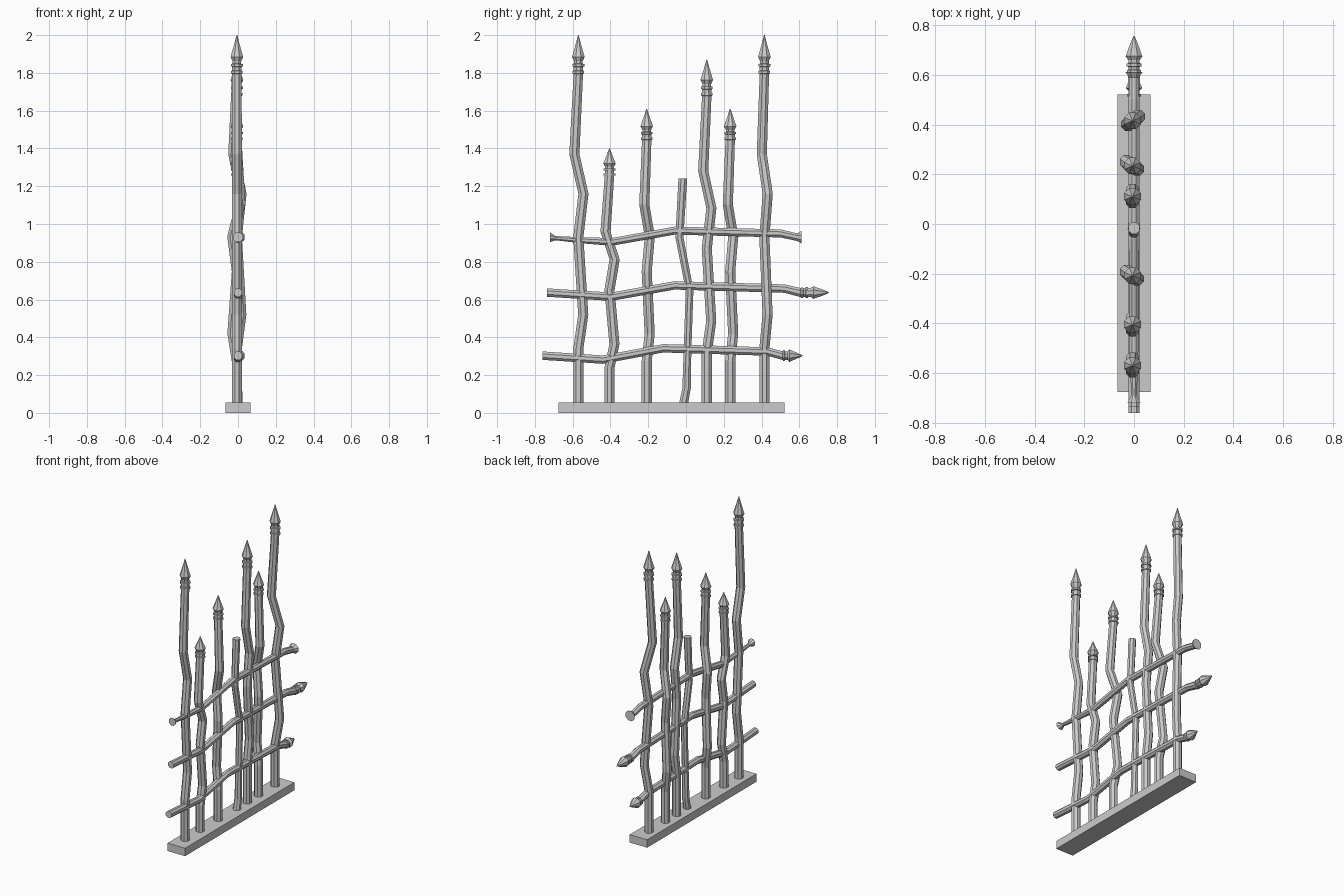
import bpy, bmesh, math
from mathutils import Vector

SIDES = 8


def tube(name, rings, axis):
    """Skin flat-faced octagonal rings of (centre, radius) along axis 'y' or 'z'."""
    bm = bmesh.new()
    loops = []
    for c, r in rings:
        loop = []
        for i in range(SIDES):
            a = 2 * math.pi * (i + 0.5) / SIDES
            u, v = r * math.cos(a), r * math.sin(a)
            off = Vector((u, v, 0)) if axis == 'z' else Vector((u, 0, v))
            loop.append(bm.verts.new(Vector(c) + off))
        loops.append(loop)
    for a, b in zip(loops, loops[1:]):
        for i in range(SIDES):
            j = (i + 1) % SIDES
            bm.faces.new((a[i], a[j], b[j], b[i]))
    bm.faces.new(loops[0][::-1])
    bm.faces.new(loops[-1])
    bmesh.ops.recalc_face_normals(bm, faces=bm.faces)
    me = bpy.data.meshes.new(name)
    bm.to_mesh(me)
    bm.free()
    ob = bpy.data.objects.new(name, me)
    bpy.context.collection.objects.link(ob)
    return ob


# spear head with two collars: (distance below the tip, radius)
HEAD = [(0.205, 0.027), (0.203, 0.033), (0.19, 0.033), (0.188, 0.027),
        (0.168, 0.027), (0.166, 0.034), (0.153, 0.034), (0.151, 0.025),
        (0.138, 0.025), (0.115, 0.036), (0.05, 0.016), (0, 0.002)]

# base plinth
bpy.ops.mesh.primitive_cube_add(size=1, location=(0, -0.077, 0.0275))
base = bpy.context.object
base.name = "base"
base.scale = (0.134, 1.196, 0.055)

# upright bars: one crooked path (height, sideways bend), stretched and turned
PATH = [(0.34, 0), (0.52, 0.026), (0.93, 0), (1.16, 0.027), (1.37, -0.021)]
BARS = [(-0.57, 2.0, 0, 1), (-0.405, 1.4, 0, 1), (-0.208, 1.61, -0.9, 0.6),
        (0.11, 1.87, 0, 0.9), (0.234, 1.61, -0.9, 0.6), (0.415, 2.0, 0.9, 0.65)]
X0 = -0.006
for n, (y, h, fx, fy) in enumerate(BARS):
    s = h / 2
    rings = [((X0, y, 0.04), 0.029)]
    rings += [((X0 + fx * d, y + fy * d, z * s), 0.029) for z, d in PATH]
    rings += [((X0, y, (2 - d) * s), r) for d, r in HEAD]
    tube(f"upright_bar_{n + 1}", rings, 'z')

# broken thin upright with no head
tube("broken_bar", [((0, y, z), r) for y, z, r in [
    (-0.015, 0.04, 0.026), (0.003, 0.13, 0.024), (0.008, 0.33, 0.022),
    (0.019, 0.65, 0.022), (-0.035, 0.93, 0.023), (-0.017, 1.24, 0.025)]], 'z')

# top rail, pinched at one end and flared at both
tube("top_rail", [((0, y, z), r) for y, z, r in [
    (-0.72, 0.93, 0.028), (-0.69, 0.925, 0.012), (-0.57, 0.915, 0.017),
    (-0.395, 0.905, 0.022), (-0.06, 0.965, 0.023), (0.50, 0.95, 0.023),
    (0.59, 0.93, 0.022), (0.612, 0.93, 0.037)]], 'y')


# lower rails ending in a sideways spear
def spear_rail(name, path, tip, z, head):
    rings = [((0, py, pz), 0.024) for py, pz in path]
    rings += [((0, tip - d, z), r) for d, r in head]
    tube(name, rings, 'y')


spear_rail("middle_rail", [(-0.735, 0.637), (-0.395, 0.615), (-0.06, 0.675),
                           (0.52, 0.658)], 0.757, 0.637,
           [(0.15, 0.026), (0.148, 0.03), (0.138, 0.03), (0.136, 0.024),
            (0.125, 0.024), (0.123, 0.032), (0.112, 0.032), (0.11, 0.025),
            (0.098, 0.025), (0.082, 0.036), (0.035, 0.018), (0, 0.002)])
spear_rail("bottom_rail", [(-0.76, 0.303), (-0.44, 0.282), (-0.12, 0.342),
                           (0.43, 0.325)], 0.617, 0.303,
           [(0.105, 0.025), (0.103, 0.031), (0.095, 0.031), (0.093, 0.024),
            (0.08, 0.024), (0.07, 0.036), (0.03, 0.017), (0, 0.002)])
